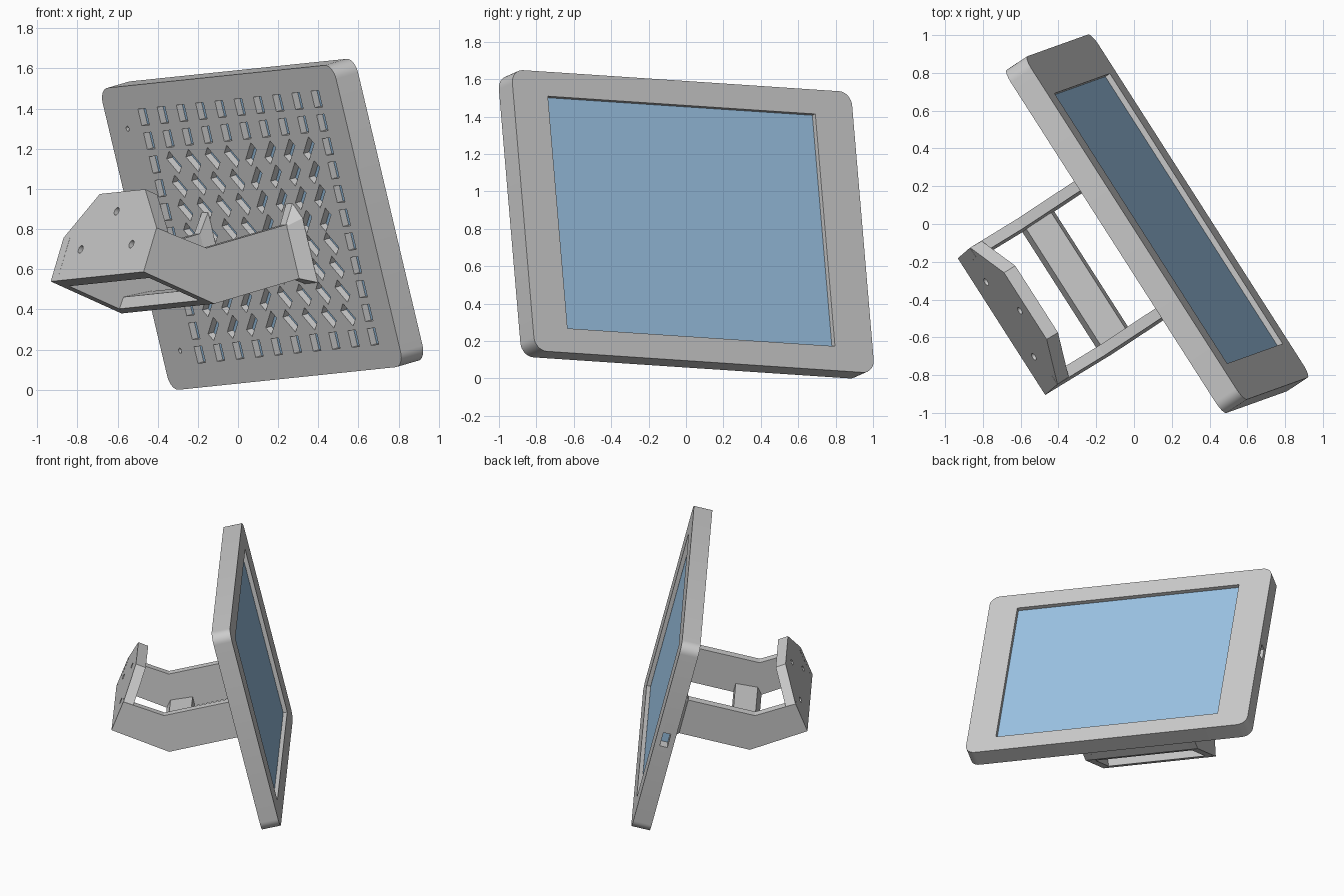
import bpy, bmesh, math
from mathutils import Vector, Matrix

if "Cube" in bpy.data.objects:
    bpy.data.objects.remove(bpy.data.objects["Cube"])

# Tilted display frame: X = across the screen, Y = up the screen, Z = out of the screen
R = Vector((-0.538, 0.841, -0.056)).normalized()
N = R.cross(Vector((-0.230, -0.081, 0.970))).normalized()
V = N.cross(R)
F = Matrix((R, V, N)).transposed().to_4x4()
F.translation = (0.1775, 0.0375, 0.84)


def basis(x, y, z, o=(0, 0, 0)):
    m = Matrix((x, y, z)).transposed().to_4x4()
    m.translation = o
    return m


def finish(name, bm, color=None):
    bmesh.ops.recalc_face_normals(bm, faces=bm.faces)
    me = bpy.data.meshes.new(name)
    bm.to_mesh(me)
    bm.free()
    ob = bpy.data.objects.new(name, me)
    bpy.context.collection.objects.link(ob)
    if color:
        mat = bpy.data.materials.new(name)
        mat.diffuse_color = color
        mat.use_nodes = True
        mat.node_tree.nodes["Principled BSDF"].inputs["Base Color"].default_value = mat.diffuse_color
        me.materials.append(mat)
    return ob


def add_prism(bm, pts, z0, z1, m=Matrix()):
    """Extrude a 2D outline from z0 to z1 inside frame m."""
    low = [bm.verts.new(F @ m @ Vector((x, y, z0))) for x, y in pts]
    top = [bm.verts.new(F @ m @ Vector((x, y, z1))) for x, y in pts]
    n = len(pts)
    bm.faces.new(low)
    bm.faces.new(top)
    for i in range(n):
        j = (i + 1) % n
        bm.faces.new((low[i], low[j], top[j], top[i]))


def prism(name, pts, z0, z1, m=Matrix(), color=None):
    bm = bmesh.new()
    add_prism(bm, pts, z0, z1, m)
    return finish(name, bm, color)


def rect(x0, x1, y0, y1):
    return [(x0, y0), (x1, y0), (x1, y1), (x0, y1)]


def circle(cx, cy, r, n=16):
    return [(cx + r * math.cos(2 * math.pi * i / n), cy + r * math.sin(2 * math.pi * i / n)) for i in range(n)]


def slot(cx, cy, w, h, ang):
    c, s = math.cos(ang), math.sin(ang)
    return [(cx + x * c - y * s, cy + x * s + y * c) for x, y in rect(-w / 2, w / 2, -h / 2, h / 2)]


def rounded(a, b, r, n=8):
    pts = []
    for k, (sx, sy) in enumerate(((1, 1), (-1, 1), (-1, -1), (1, -1))):
        for i in range(n + 1):
            t = math.pi / 2 * (k + i / n)
            pts.append((sx * (a - r) + r * math.cos(t), sy * (b - r) + r * math.sin(t)))
    return pts


def cut(ob, *cutters):
    for c in cutters:
        mod = ob.modifiers.new("cut", "BOOLEAN")
        mod.operation, mod.solver, mod.object = "DIFFERENCE", "EXACT", c
    dg = bpy.context.evaluated_depsgraph_get()
    me = bpy.data.meshes.new_from_object(ob.evaluated_get(dg))
    ob.modifiers.clear()
    ob.data = me
    for c in cutters:
        bpy.data.objects.remove(c)


def smooth(ob):
    bpy.ops.object.select_all(action="DESELECT")
    ob.select_set(True)
    bpy.context.view_layer.objects.active = ob
    bpy.ops.object.shade_smooth_by_angle(angle=math.radians(30))


T = 0.135  # case thickness

# Display case: rounded slab, hollow, with screen window and side port
case = prism("display_case", rounded(1.08, 0.775, 0.075), -T, 0)
cavity = prism("cavity_cutter", rect(-1.0, 1.0, -0.70, 0.70), -0.10, -0.03)
window = prism("window_cutter", rect(-0.86, 0.84, -0.64, 0.64), -0.05, 0.05)
port = prism("port_cutter", rect(0.95, 1.2, -0.06, 0.05), -0.095, -0.04)

# Vent grille: upright slots at the border, slots pointing to the middle elsewhere
bm = bmesh.new()
for k in range(-5, 6):
    for j in range(10):
        a, b = 0.74 - 0.178 * j, 0.122 * k
        if abs(k) == 5 or k == 4 or j in (0, 9):
            pts = slot(a, b, 0.07, 0.085, 0)
        else:
            side = 1 if (a > -0.06) == (k >= 0) else -1
            pts = slot(a, b, 0.115, 0.052, side * math.pi / 4)
        add_prism(bm, pts, -0.2, -0.09)
for b in (-0.58, 0.56):  # rear screw holes
    add_prism(bm, circle(0.91, b, 0.013), -0.2, -0.09)
vents = finish("vent_cutter", bm)
cut(case, cavity, window, port, vents)
smooth(case)

# Screen slab inside the case
prism("screen", rect(-0.998, 0.998, -0.698, 0.698), -0.0985, -0.0315, color=(0.33, 0.55, 0.78, 1))

# Bent side arms and their flared feet on the case back
side_frame = basis((0, 0, 1), (0, 1, 0), (1, 0, 0))  # outline given as (depth, height)
arm = [(-T, -0.27), (-0.726, -0.272), (-1.089, -0.019), (-0.955, 0.174), (-0.696, 0.007), (-T, 0.007)]
for s, label in ((1, "left"), (-1, "right")):
    prism(label + "_arm", arm, s * 0.37, s * 0.43, side_frame)
    bm = bmesh.new()
    base = [(0.36, -0.31), (0.48, -0.31), (0.48, 0.02), (0.42, 0.10), (0.36, 0.10)]
    tip = [(0.37, -0.27), (0.43, -0.27), (0.43, 0.0), (0.425, 0.007), (0.37, 0.007)]
    lo = [bm.verts.new(F @ Vector((s * x, y, -T))) for x, y in base]
    hi = [bm.verts.new(F @ Vector((s * x, y, -0.205))) for x, y in tip]
    bm.faces.new(lo)
    bm.faces.new(hi)
    for i in range(5):
        j = (i + 1) % 5
        bm.faces.new((lo[i], lo[j], hi[j], hi[i]))
    finish(label + "_arm_foot", bm)

# Cross brace between the arms at the bend
brace = [(-0.57, -0.27), (-0.726, -0.272), (-0.77, -0.241), (-0.73, -0.19), (-0.57, -0.20)]
prism("cross_brace", brace, -0.375, 0.375, side_frame)

# Chamfered wall plate with three screw holes
ang = math.radians(55)
ex, ey = math.cos(ang), math.sin(ang)
plate_frame = basis((1, 0, 0), (0, ey, ex), (0, -ex, ey), (0, -0.019, -1.089))
outline = [(-0.43, 0), (0.43, 0), (0.43, 0.235), (0.21, 0.455), (-0.21, 0.455), (-0.43, 0.235)]
plate = prism("wall_plate", outline, 0, 0.075, plate_frame)
bm = bmesh.new()
for x, y in ((0, 0.35), (0.235, 0.16), (-0.235, 0.16)):
    add_prism(bm, circle(x, y, 0.021), -0.1, 0.2, plate_frame)
cut(plate, finish("screw_cutter", bm))
smooth(plate)
